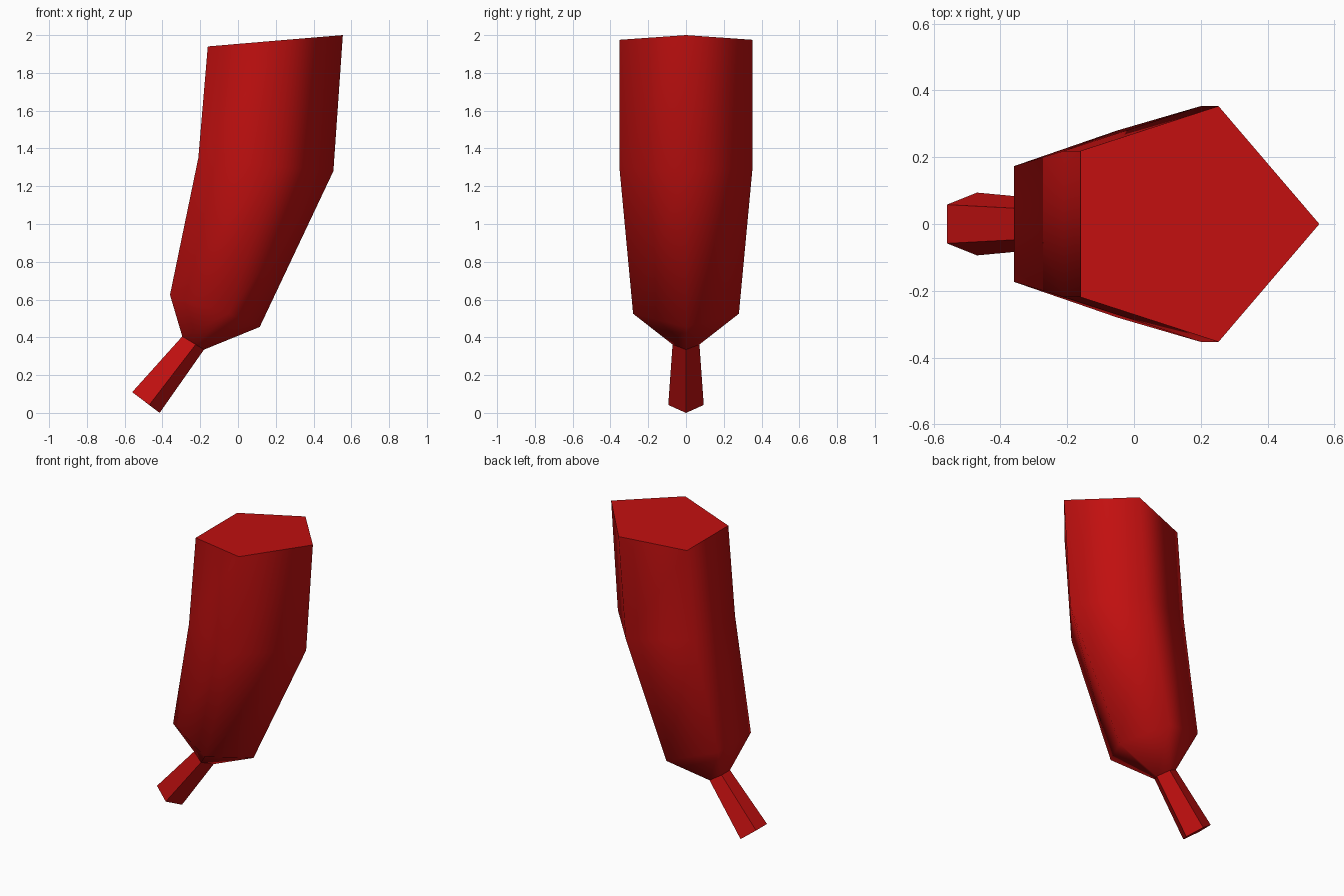
import bpy
import bmesh

if "Cube" in bpy.data.objects:
    bpy.data.objects.remove(bpy.data.objects["Cube"], do_unlink=True)

red = bpy.data.materials.new("deep red")
red.use_nodes = True
colour = (0.54, 0.005, 0.005, 1)
red.diffuse_color = colour
red.node_tree.nodes["Principled BSDF"].inputs["Base Color"].default_value = colour


def pentagon(tip, side, back):
    """Five corners mirrored across y; tip is (x, z), the others (x, y, z)."""
    sx, sy, sz = side
    bx, by, bz = back
    return [(tip[0], 0, tip[1]), (sx, sy, sz), (bx, by, bz),
            (bx, -by, bz), (sx, -sy, sz)]


def loft(name, rings, smooth):
    """Skin the rings from bottom to top, capping only the outer end."""
    bm = bmesh.new()
    loops = [[bm.verts.new(p) for p in ring] for ring in rings]
    for low, high in zip(loops, loops[1:]):
        for i in range(5):
            j = (i + 1) % 5
            face = bm.faces.new((low[i], low[j], high[j], high[i]))
            face.smooth = smooth
    if smooth:
        bm.faces.new(loops[-1])
    else:
        bm.faces.new(reversed(loops[0]))
    mesh = bpy.data.meshes.new(name)
    bm.to_mesh(mesh)
    bm.free()
    mesh.materials.append(red)
    obj = bpy.data.objects.new(name, mesh)
    bpy.context.collection.objects.link(obj)
    return obj


# Cross-sections, from the stem end to the flat top
stem_end = pentagon((-0.415, 0.0), (-0.47, 0.094, 0.042), (-0.56, 0.058, 0.11))
neck = pentagon((-0.18, 0.335), (-0.224, 0.071, 0.362), (-0.295, 0.044, 0.405))
belly = pentagon((0.115, 0.455), (-0.05, 0.28, 0.525), (-0.36, 0.173, 0.625))
shoulder = pentagon((0.505, 1.28), (0.2, 0.353, 1.305), (-0.21, 0.219, 1.35))
top = pentagon((0.555, 2.0), (0.253, 0.353, 1.975), (-0.16, 0.219, 1.94))

# Rounded body and faceted stem
loft("body", [neck, belly, shoulder, top], True)
loft("stem", [stem_end, neck], False)
